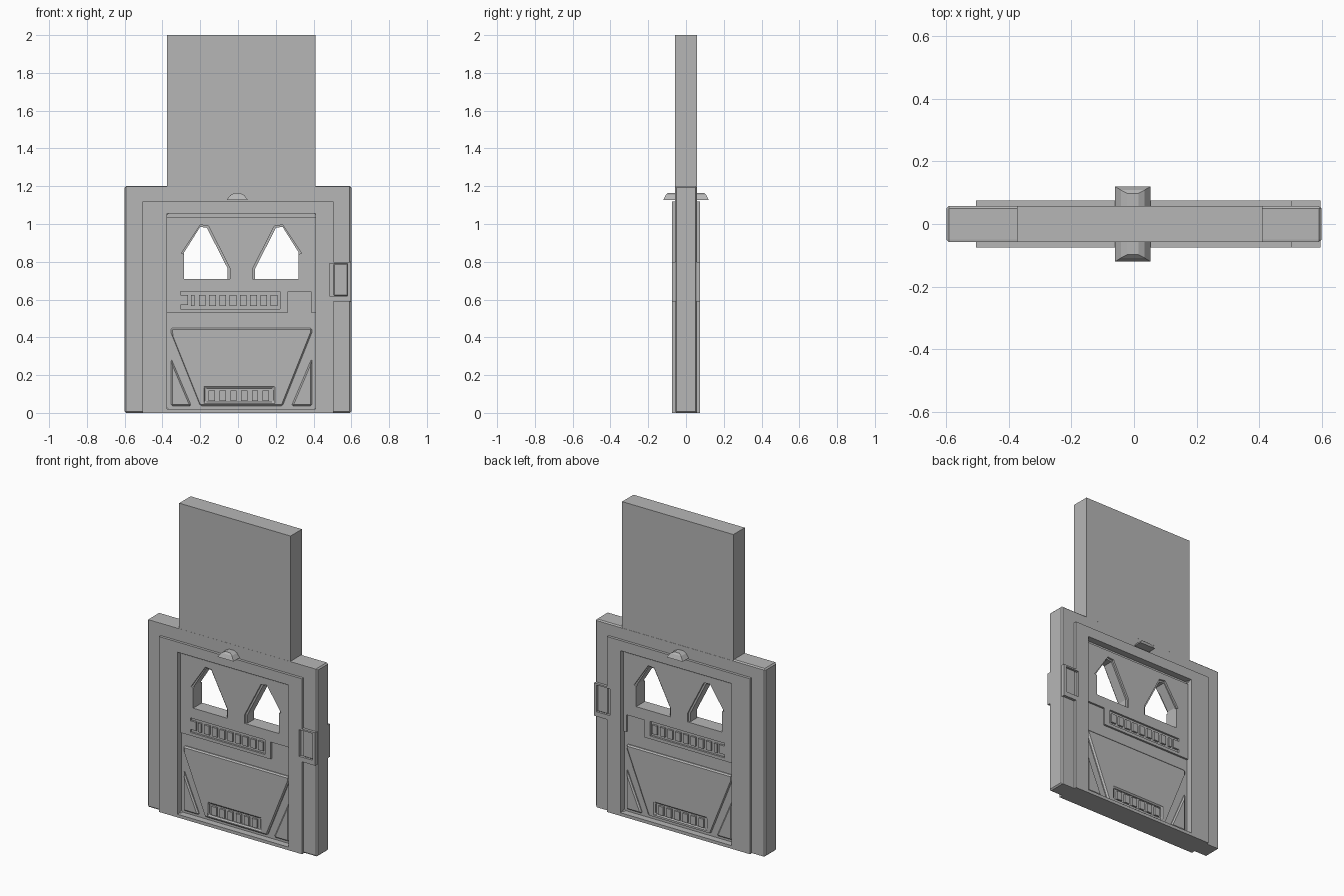
import bpy, bmesh, math

if "Cube" in bpy.data.objects:
    bpy.data.objects.remove(bpy.data.objects["Cube"])

grey = bpy.data.materials.new("plain grey")
grey.diffuse_color = (0.47, 0.47, 0.47, 1)
grey.use_nodes = True
grey.node_tree.nodes["Principled BSDF"].inputs["Base Color"].default_value = grey.diffuse_color
CX = 0.018                      # centre line of the sliding door


def add_object(name, mesh, bevel=0):
    mesh.materials.clear()
    mesh.materials.append(grey)
    ob = bpy.data.objects.new(name, mesh)
    bpy.context.collection.objects.link(ob)
    if bevel:
        m = ob.modifiers.new("chamfer", 'BEVEL')
        m.width, m.segments, m.limit_method = bevel, 1, 'ANGLE'
    return ob


def rect(x0, x1, z0, z1):
    return [(x0, z0), (x1, z0), (x1, z1), (x0, z1)]


def flip(pts):
    return [(2 * CX - x, z) for x, z in pts]


def plate(name, loops, d, bevel=0):
    """XZ outline (further loops are holes or islands), through y = -d..d."""
    cu = bpy.data.curves.new(name, 'CURVE')
    cu.dimensions, cu.fill_mode, cu.extrude = '2D', 'BOTH', d
    for pts in loops:
        sp = cu.splines.new('POLY')
        sp.points.add(len(pts) - 1)
        for p, (x, z) in zip(sp.points, pts):
            p.co = (x, z, 0, 1)
        sp.use_cyclic_u = True
    tmp = bpy.data.objects.new(name + "_outline", cu)
    bpy.context.collection.objects.link(tmp)
    dg = bpy.context.evaluated_depsgraph_get()
    me = bpy.data.meshes.new_from_object(tmp.evaluated_get(dg))
    bpy.data.objects.remove(tmp)
    bm = bmesh.new()
    bm.from_mesh(me)
    bmesh.ops.remove_doubles(bm, verts=bm.verts, dist=1e-5)
    bmesh.ops.dissolve_limit(bm, angle_limit=0.01, verts=bm.verts, edges=bm.edges)
    for v in bm.verts:
        v.co = (v.co.x, -v.co.z, v.co.y)
    bmesh.ops.recalc_face_normals(bm, faces=bm.faces)
    for f in bm.faces:
        f.smooth = False
    bm.to_mesh(me)
    bm.free()
    return add_object(name, me, bevel)


# Outer frame and raised trim with the switch housing on its right side
opening = rect(-0.375, 0.411, 0.02, 1.055)
plate("outer_frame", [rect(-0.6, 0.6, 0, 1.2), opening], 0.058, 0.008)
trim = [(-0.505, 0), (0.505, 0), (0.505, 0.59), (0.597, 0.59), (0.597, 0.8),
        (0.505, 0.8), (0.505, 1.12), (-0.505, 1.12)]
plate("raised_trim", [trim, opening, rect(0.485, 0.58, 0.62, 0.79)], 0.075)
plate("switch_plate", [rect(0.506, 0.58, 0.62, 0.79)], 0.065, 0.004)

# Tall slab standing above the frame
plate("upper_slab", [rect(-0.375, 0.411, 1.06, 2.0)], 0.0575)

# Door leaf with two pointed windows
hole = [(-0.285, 0.71), (-0.055, 0.71), (-0.055, 0.765), (-0.165, 0.98),
        (-0.2, 0.985), (-0.285, 0.85)]
rim = [(-0.285, 0.71), (-0.042, 0.71), (-0.042, 0.765), (-0.157, 0.99),
       (-0.2, 0.995), (-0.3, 0.845), (-0.285, 0.84)]
plate("door_core", [rect(-0.38, 0.416, 0.01, 1.06), hole, flip(hole)], 0.033)
panel = [(-0.376, 0.53), (0.262, 0.53), (0.262, 0.64), (0.39, 0.64),
         (0.39, 0.53), (0.412, 0.53), (0.412, 1.037), (-0.376, 1.037)]
grille = [(-0.305, 0.55), (0.222, 0.55), (0.222, 0.643), (-0.305, 0.643),
          (-0.305, 0.625), (-0.265, 0.625), (-0.265, 0.57), (-0.305, 0.57)]
plate("door_upper_panel", [panel, rim, flip(rim), grille], 0.045)

# Upper grille bars
bars = [rect(-0.25, -0.23, 0.567, 0.624)]
bars += [rect(-0.207 + i * 0.0543, -0.172 + i * 0.0543, 0.567, 0.624) for i in range(8)]
plate("upper_grille_bars", bars, 0.045)

# Lower door panel, its grille, and the corner triangles
vent = rect(-0.175, 0.187, 0.058, 0.13)
shield = [(-0.2, 0.037), (0.236, 0.037), (0.391, 0.425), (0.391, 0.45),
          (-0.355, 0.45), (-0.355, 0.425)]
plate("door_lower_panel", [shield, vent], 0.047, 0.008)
plate("lower_grille_bars",
      [rect(-0.155 + i * 0.057, -0.121 + i * 0.057, 0.063, 0.118) for i in range(6)], 0.045)
corner = [(-0.355, 0.037), (-0.247, 0.037), (-0.355, 0.29)]
for side, pts in (("left", corner), ("right", flip(corner))):
    plate(side + "_corner_plate", [pts], 0.047, 0.008)

# Lamp over the door, stacked rectangles narrowing upwards, showing on both sides
bm = bmesh.new()
rings = []
for hx, hy, z in ((0.056, 0.12, 1.127), (0.037, 0.108, 1.153), (0.018, 0.098, 1.163)):
    rings.append([bm.verts.new((-0.004 + sx * hx, sy * hy, z))
                  for sx, sy in ((-1, -1), (1, -1), (1, 1), (-1, 1))])
for a, b in zip(rings, rings[1:]):
    for i in range(4):
        j = (i + 1) % 4
        bm.faces.new((a[i], a[j], b[j], b[i]))
bm.faces.new(rings[0][::-1])
bm.faces.new(rings[-1])
me = bpy.data.meshes.new("door_lamp")
bm.to_mesh(me)
bm.free()
add_object("door_lamp", me)
